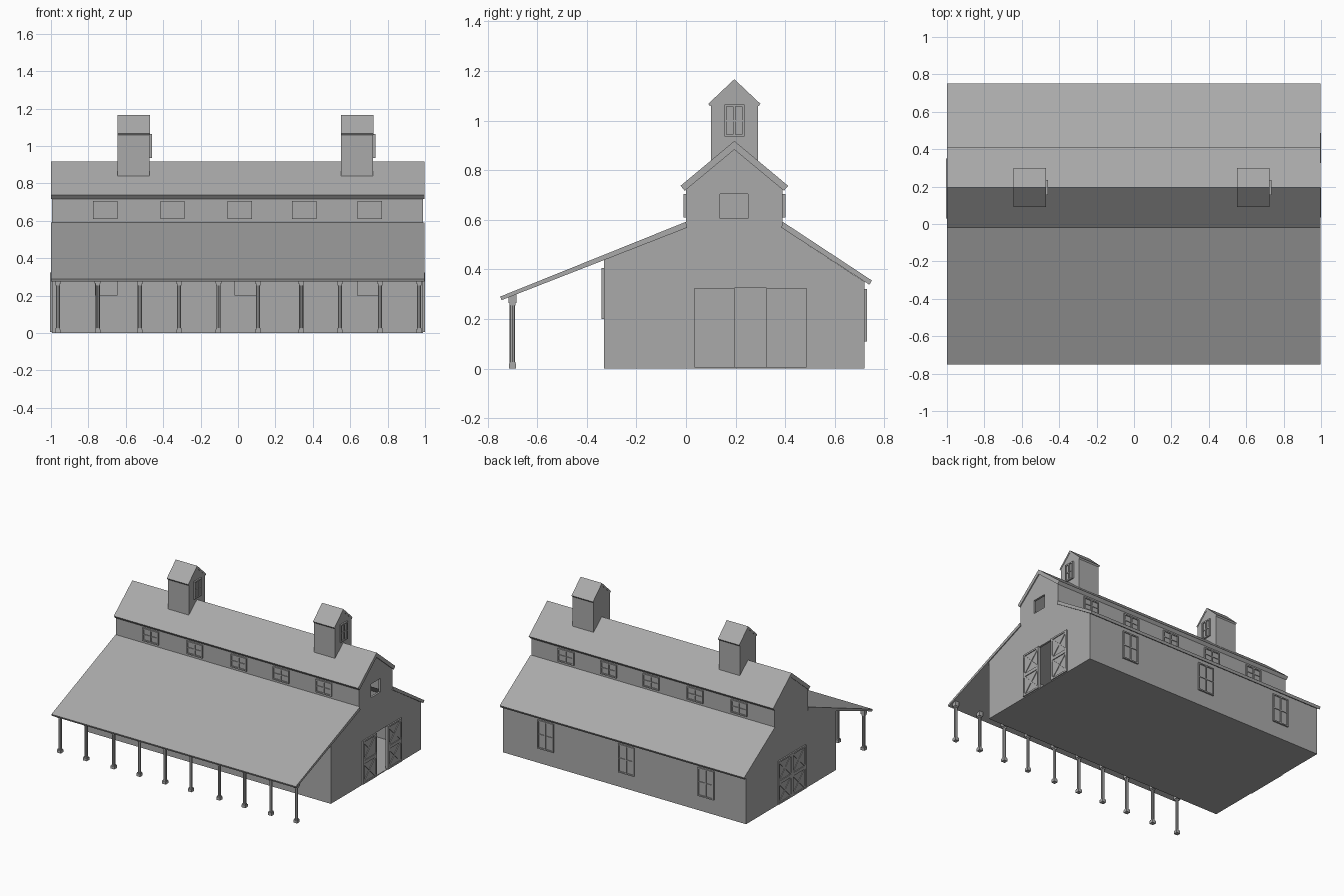
import bpy
import bmesh
from mathutils import Vector

cube = bpy.data.objects.get("Cube")
if cube:
    bpy.data.objects.remove(cube)

GREY = (0.4, 0.4, 0.4, 1)
grey = bpy.data.materials.new("plain_grey")
grey.use_nodes = True
grey.diffuse_color = GREY
grey.node_tree.nodes["Principled BSDF"].inputs["Base Color"].default_value = GREY


def prism(bm, profile, axis, d0, d1):
    """Extrude a (u, z) outline along the x or y axis from d0 to d1."""
    def point(u, z, d):
        return (d, u, z) if axis == "x" else (u, d, z)
    a = [bm.verts.new(point(u, z, d0)) for u, z in profile]
    b = [bm.verts.new(point(u, z, d1)) for u, z in profile]
    faces = [bm.faces.new(a), bm.faces.new(b[::-1])]
    for i in range(len(a)):
        j = (i + 1) % len(a)
        faces.append(bm.faces.new((a[j], a[i], b[i], b[j])))
    bmesh.ops.recalc_face_normals(bm, faces=faces)


def rect(u0, u1, z0, z1):
    return [(u0, z0), (u1, z0), (u1, z1), (u0, z1)]


def strip(p, q, width):
    """Outline of a straight bar between two points."""
    p, q = Vector(p), Vector(q)
    side = (q - p).orthogonal().normalized() * width / 2
    return [p + side, q + side, q - side, p - side]


def finish(bm, name):
    mesh = bpy.data.meshes.new(name)
    bm.to_mesh(mesh)
    bm.free()
    mesh.materials.append(grey)
    obj = bpy.data.objects.new(name, mesh)
    bpy.context.collection.objects.link(obj)
    return obj


def solid(name, profile, axis, d0, d1):
    bm = bmesh.new()
    prism(bm, profile, axis, d0, d1)
    return finish(bm, name)


def frame_bars(bm, axis, d0, d1, u0, u1, z0, z1, w):
    for r in (rect(u0, u0 + w, z0, z1), rect(u1 - w, u1, z0, z1),
              rect(u0 + w, u1 - w, z0, z0 + w), rect(u0 + w, u1 - w, z1 - w, z1)):
        prism(bm, r, axis, d0, d1)


def window(name, axis, plane, out, u, width, z0, z1):
    """Framed window with a centre mullion and a cross rail."""
    bm = bmesh.new()
    w, um, zm = 0.009, u, (z0 + z1) / 2
    u0, u1 = u - width / 2, u + width / 2
    prism(bm, rect(u0, u1, z0, z1), axis, plane, plane + out * 0.004)
    face = plane + out * 0.011
    frame_bars(bm, axis, plane, face, u0, u1, z0, z1, w)
    prism(bm, rect(um - w / 2, um + w / 2, z0 + w, z1 - w), axis, plane, face)
    prism(bm, rect(u0 + w, u1 - w, zm - w / 3, zm + w / 3), axis, plane, plane + out * 0.009)
    return finish(bm, name)


def barn_door(name, plane, out, y0, y1):
    """Door leaf with a cross brace in its upper and lower halves."""
    bm = bmesh.new()
    w, z0, z1 = 0.012, 0.005, 0.325
    zm = (z0 + z1) / 2
    prism(bm, rect(y0, y1, z0, z1), "x", plane, plane + out * 0.004)
    for a, b in ((z0, zm), (zm, z1)):
        frame_bars(bm, "x", plane, plane + out * 0.01, y0, y1, a, b, w)
        lo, hi, left, right = a + w, b - w, y0 + w, y1 - w
        prism(bm, strip((left, lo), (right, hi), w), "x", plane, plane + out * 0.009)
        prism(bm, strip((left, hi), (right, lo), w), "x", plane, plane + out * 0.008)
    return finish(bm, name)


def cut(target, cutter):
    mod = target.modifiers.new("cut", "BOOLEAN")
    mod.operation = "DIFFERENCE"
    mod.solver = "EXACT"
    mod.object = cutter
    graph = bpy.context.evaluated_depsgraph_get()
    mesh = bpy.data.meshes.new_from_object(target.evaluated_get(graph))
    target.modifiers.clear()
    target.data = mesh
    bpy.data.objects.remove(cutter)


WEST, EAST, RIDGE = -0.995, 0.99, 0.195

# Hollow barn body with a doorway and a loft opening at one end
body = solid("barn_walls", [(-0.33, 0), (0.72, 0), (0.72, 0.35), (0.39, 0.565), (0.39, 0.73),
                            (RIDGE, 0.885), (0, 0.73), (0, 0.57), (-0.33, 0.44)],
             "x", WEST, EAST)
cut(body, solid("hollow", [(-0.315, 0.006), (0.705, 0.006), (0.705, 0.335), (0.375, 0.55),
                           (0.375, 0.72), (RIDGE, 0.86), (0.015, 0.72), (0.015, 0.555),
                           (-0.315, 0.425)], "x", WEST + 0.015, EAST - 0.015))
cut(body, solid("doorway", rect(0.19, 0.33, 0.006, 0.325), "x", 0.9, 1.1))
cut(body, solid("loft_opening", rect(0.137, 0.25, 0.605, 0.705), "x", 0.9, 1.1))

# Roof slabs
solid("upper_roof", [(-0.022, 0.737), (RIDGE, 0.918), (0.412, 0.737), (0.395, 0.717),
                     (RIDGE, 0.883), (-0.005, 0.717)], "x", -1, 0.997)
solid("porch_roof", [(-0.75, 0.29), (0, 0.592), (0.004, 0.568), (-0.744, 0.276)], "x", -1, 0.997)
solid("back_roof", [(0.39, 0.592), (0.75, 0.355), (0.74, 0.338), (0.385, 0.568)], "x", -1, 0.997)

# Porch posts
for i, x in enumerate((-0.963, -0.75, -0.525, -0.315, -0.105, 0.107, 0.338, 0.545, 0.76, 0.968)):
    bm = bmesh.new()
    y = -0.7
    for half, z0, z1 in ((0.015, 0, 0.02), (0.012, 0.02, 0.027), (0.012, 0.255, 0.265),
                         (0.016, 0.265, 0.298)):
        prism(bm, rect(x - half, x + half, z0, z1), "y", y - half, y + half)
    shaft = bmesh.ops.create_cone(bm, cap_ends=True, segments=8, radius1=0.011,
                                  radius2=0.011, depth=0.235)
    bmesh.ops.translate(bm, verts=shaft["verts"], vec=(x, y, 0.14))
    finish(bm, f"porch_post_{i + 1}")

# Upper and ground windows along both long walls
for i, x in enumerate((-0.71, -0.35, 0.01, 0.355, 0.705)):
    window(f"front_upper_window_{i + 1}", "y", 0, -1, x, 0.13, 0.61, 0.705)
    window(f"back_upper_window_{i + 1}", "y", 0.39, 1, x, 0.13, 0.61, 0.705)
for i, x in enumerate((-0.705, 0.04, 0.695)):
    window(f"front_ground_window_{i + 1}", "y", -0.33, -1, x, 0.12, 0.2, 0.405)
for i, x in enumerate((-0.67, -0.02, 0.64)):
    window(f"back_ground_window_{i + 1}", "y", 0.72, 1, x, 0.13, 0.11, 0.32)

# Open doors at one end, closed doors at the other
barn_door("left_end_door_front", EAST, 1, 0.035, 0.195)
barn_door("left_end_door_back", EAST, 1, 0.325, 0.487)
barn_door("right_end_door_front", WEST, -1, 0.03, 0.19)
barn_door("right_end_door_back", WEST, -1, 0.19, 0.35)

# Ridge cupolas
for side, x0, x1 in (("right", -0.645, -0.47), ("left", 0.55, 0.725)):
    solid(f"{side}_cupola_walls", [(0.1, 0.82), (0.29, 0.82), (0.29, 1.065), (RIDGE, 1.15),
                                   (0.1, 1.065)], "x", x0 + 0.002, x1 - 0.002)
    solid(f"{side}_cupola_roof", [(0.09, 1.068), (RIDGE, 1.167), (0.3, 1.068), (0.293, 1.058),
                                  (RIDGE, 1.148), (0.097, 1.058)], "x", x0, x1)
    window(f"{side}_cupola_window", "x", x1 - 0.002, 1, RIDGE, 0.08, 0.935, 1.065)
